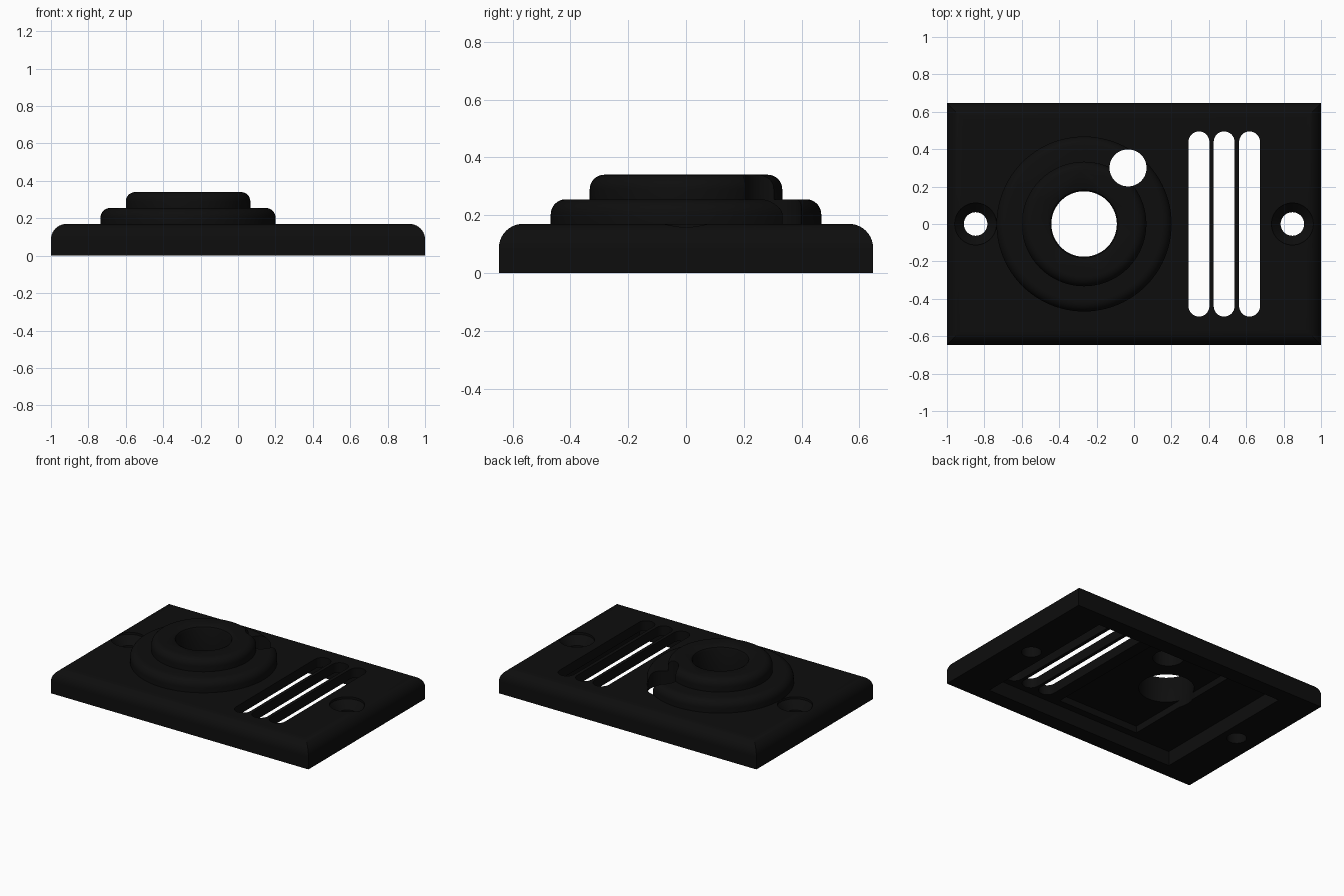
import bpy, bmesh, math

if "Cube" in bpy.data.objects:
    bpy.data.objects.remove(bpy.data.objects["Cube"])

black = bpy.data.materials.new("black_plastic")
black.diffuse_color = (0.0042, 0.0042, 0.0042, 1)
black.use_nodes = True
black.node_tree.nodes["Principled BSDF"].inputs["Base Color"].default_value = black.diffuse_color
DIAL = (-0.267, 0.0)


def make_object(name, bm):
    bmesh.ops.remove_doubles(bm, verts=bm.verts, dist=1e-5)
    bmesh.ops.recalc_face_normals(bm, faces=bm.faces)
    mesh = bpy.data.meshes.new(name)
    bm.to_mesh(mesh)
    bm.free()
    mesh.materials.append(black)
    ob = bpy.data.objects.new(name, mesh)
    bpy.context.collection.objects.link(ob)
    return ob


def box(name, x0, x1, y0, y1, z0, z1, fillet=0):
    bm = bmesh.new()
    bmesh.ops.create_cube(bm, size=1)
    for v in bm.verts:
        v.co = ((x0 + x1) / 2 + v.co.x * (x1 - x0),
                (y0 + y1) / 2 + v.co.y * (y1 - y0),
                (z0 + z1) / 2 + v.co.z * (z1 - z0))
    if fillet:
        top = [e for e in bm.edges if all(v.co.z > z1 - 1e-4 for v in e.verts)]
        bmesh.ops.bevel(bm, geom=top, offset=fillet, segments=10,
                        profile=0.5, affect='EDGES')
    return make_object(name, bm)


def lathe(name, center, profile, steps=96):
    # Solid of revolution; profile runs from bottom to top as (radius, z)
    bm = bmesh.new()
    rings = [[bm.verts.new((center[0] + r * math.cos(2 * math.pi * i / steps),
                            center[1] + r * math.sin(2 * math.pi * i / steps), z))
              for i in range(steps)] for r, z in profile]
    for a, b in zip(rings, rings[1:]):
        for i in range(steps):
            j = (i + 1) % steps
            bm.faces.new((a[i], a[j], b[j], b[i]))
    bm.faces.new(rings[0][::-1])
    bm.faces.new(rings[-1])
    return make_object(name, bm)


def disc_profile(r, z0, z1, f, n=8):
    arc = [(r - f + f * math.cos(t), z1 - f + f * math.sin(t))
           for t in (math.pi / 2 * k / n for k in range(n + 1))]
    return [(r, z0)] + arc


def slot(name, x, half_width, half_length):
    # Upright prism with rounded ends
    n, s = 16, half_length - half_width
    outline = []
    for sign, start in ((1, 0), (-1, math.pi)):
        for k in range(n + 1):
            a = start + math.pi * k / n
            outline.append((x + half_width * math.cos(a),
                            sign * s + half_width * math.sin(a)))
    bm = bmesh.new()
    low = [bm.verts.new((px, py, -0.1)) for px, py in outline]
    high = [bm.verts.new((px, py, 0.3)) for px, py in outline]
    bm.faces.new(low[::-1])
    bm.faces.new(high)
    for i in range(len(low)):
        j = (i + 1) % len(low)
        bm.faces.new((low[i], low[j], high[j], high[i]))
    return make_object(name, bm)


# Base plate with rounded top edges, and the two stacked discs
plate = box("cover_plate", -1, 1, -0.647, 0.647, 0, 0.17, fillet=0.083)
lower = lathe("lower_disc", DIAL, disc_profile(0.468, 0.12, 0.255, 0.052))
upper = lathe("upper_disc", DIAL, disc_profile(0.333, 0.2, 0.34, 0.05))

# Hollow underside, deeper beneath the discs
cutters = [
    box("underside_pocket", -0.74, 0.74, -0.54, 0.54, -0.1, 0.102),
    box("deep_pocket", -0.43, 0.2, -0.49, 0.49, 0.05, 0.15),
    # Central opening with a softened rim, and the offset side hole
    lathe("center_hole", DIAL, [(0.175, -0.1), (0.175, 0.318), (0.181, 0.331),
                                (0.2, 0.341), (0.2, 0.5)]),
    lathe("side_hole", (-0.032, 0.3), [(0.099, -0.1), (0.099, 0.5)], 64),
]
# Countersunk screw holes
for side in (-1, 1):
    cutters.append(lathe("screw_hole", (side * 0.847, 0),
                         [(0.063, -0.1), (0.063, 0.1), (0.112, 0.155), (0.112, 0.4)], 48))
# Three vent slots
for x in (0.347, 0.482, 0.618):
    cutters.append(slot("vent_slot", x, 0.056, 0.495))

for ob, mode in [(lower, 'UNION'), (upper, 'UNION')] + [(c, 'DIFFERENCE') for c in cutters]:
    mod = plate.modifiers.new(ob.name, 'BOOLEAN')
    mod.operation = mode
    mod.solver = 'EXACT'
    mod.object = ob

# Bake the cuts and drop the helpers
bpy.context.view_layer.update()
deps = bpy.context.evaluated_depsgraph_get()
mesh = bpy.data.meshes.new_from_object(plate.evaluated_get(deps))
plate.modifiers.clear()
plate.data = mesh
mesh.materials.clear()
mesh.materials.append(black)
for p in mesh.polygons:
    p.material_index = 0
for ob in [lower, upper] + cutters:
    bpy.data.objects.remove(ob)

bpy.ops.object.select_all(action='DESELECT')
plate.select_set(True)
bpy.context.view_layer.objects.active = plate
bpy.ops.object.shade_smooth_by_angle(angle=math.radians(30))
